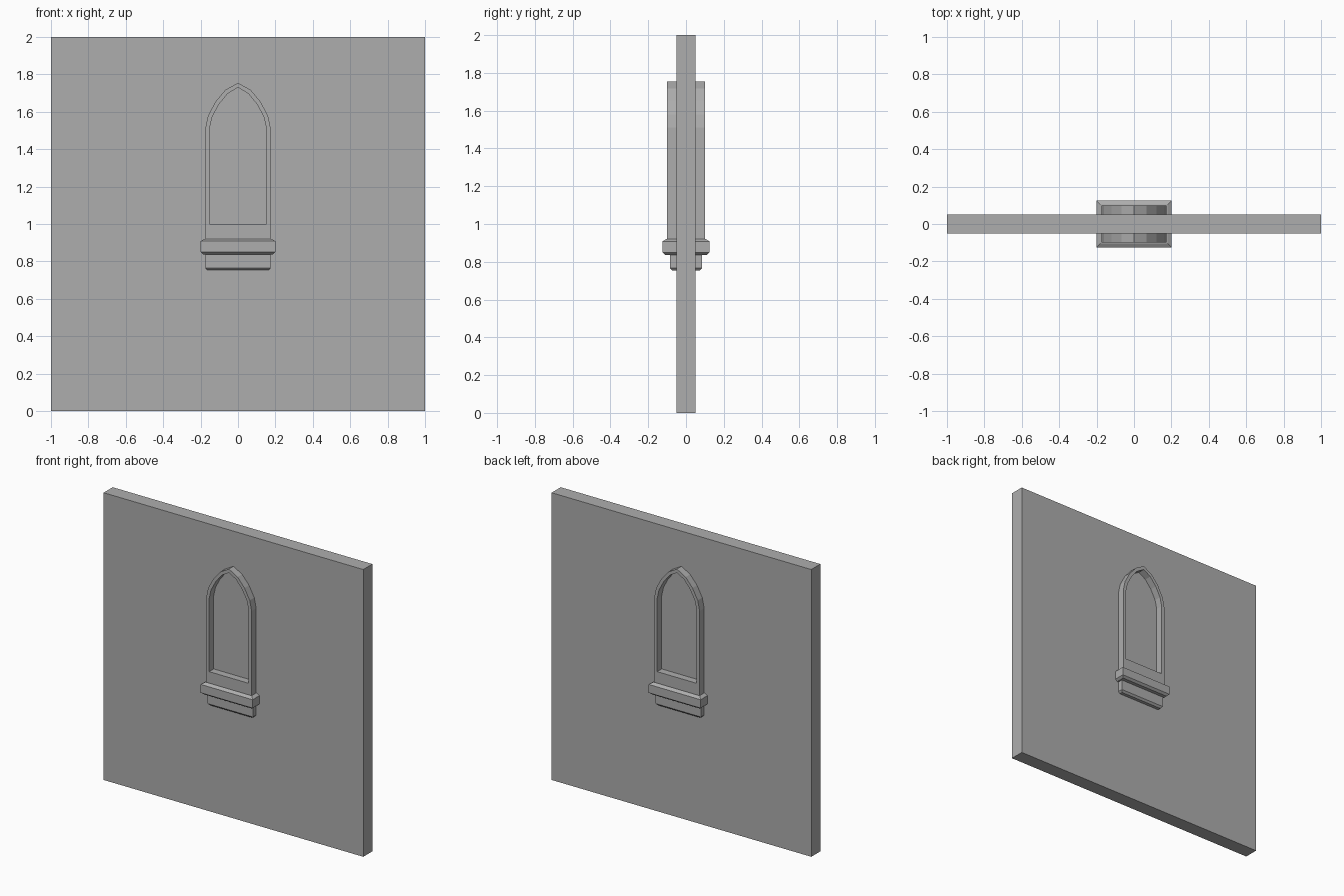
import bpy
import bmesh

cube = bpy.data.objects.get("Cube")
if cube:
    bpy.data.objects.remove(cube, do_unlink=True)

# One plain stone colour
GREY = (0.42, 0.42, 0.42, 1)
stone = bpy.data.materials.new("stone grey")
stone.use_nodes = True
stone.diffuse_color = GREY
stone.node_tree.nodes["Principled BSDF"].inputs["Base Color"].default_value = GREY


def finish(bm, name):
    bmesh.ops.recalc_face_normals(bm, faces=bm.faces)
    mesh = bpy.data.meshes.new(name)
    bm.to_mesh(mesh)
    bm.free()
    mesh.materials.append(stone)
    obj = bpy.data.objects.new(name, mesh)
    bpy.context.collection.objects.link(obj)
    return obj


def stacked_block(name, levels):
    """Closed block lofted through (half width, half depth, height) levels."""
    bm = bmesh.new()
    rings = [[bm.verts.new((sx * w, sy * d, z))
              for sx, sy in ((-1, -1), (1, -1), (1, 1), (-1, 1))]
             for w, d, z in levels]
    for low, high in zip(rings, rings[1:]):
        for i in range(4):
            j = (i + 1) % 4
            bm.faces.new((low[i], low[j], high[j], high[i]))
    bm.faces.new(rings[0])
    bm.faces.new(rings[-1])
    return finish(bm, name)


def arch_outline(right_side):
    """Mirror a right-hand profile that ends at the apex."""
    return right_side + [(-x, z) for x, z in reversed(right_side[:-1])]


def arch_frame(name, outer, inner, depth):
    """Ring between two matching outlines, running through the wall."""
    bm = bmesh.new()
    loops = [[bm.verts.new((x, y, z)) for x, z in outline]
             for outline, y in ((outer, -depth), (inner, -depth),
                                (inner, depth), (outer, depth))]
    count = len(outer)
    for k in range(4):
        a, b = loops[k], loops[(k + 1) % 4]
        for i in range(count):
            j = (i + 1) % count
            bm.faces.new((a[i], a[j], b[j], b[i]))
    return finish(bm, name)


# Wall panel
stacked_block("wall", [(1, 0.05, 0), (1, 0.05, 2)])

# Pointed window surround, raised on both sides of the wall
outer = arch_outline([(0.175, 0.91), (0.175, 1.51), (0.16, 1.58),
                      (0.12, 1.655), (0.067, 1.717), (0, 1.755)])
inner = arch_outline([(0.152, 1.0), (0.152, 1.51), (0.138, 1.572),
                      (0.102, 1.64), (0.055, 1.697), (0, 1.73)])
arch_frame("window_surround", outer, inner, 0.1)

# Projecting sill with chamfered top and bottom
stacked_block("sill", [(0.185, 0.11, 0.837), (0.2, 0.125, 0.85),
                       (0.2, 0.125, 0.908), (0.18, 0.105, 0.92)])

# Apron block under the sill
stacked_block("apron", [(0.163, 0.073, 0.753), (0.175, 0.085, 0.766),
                        (0.175, 0.085, 0.84)])
